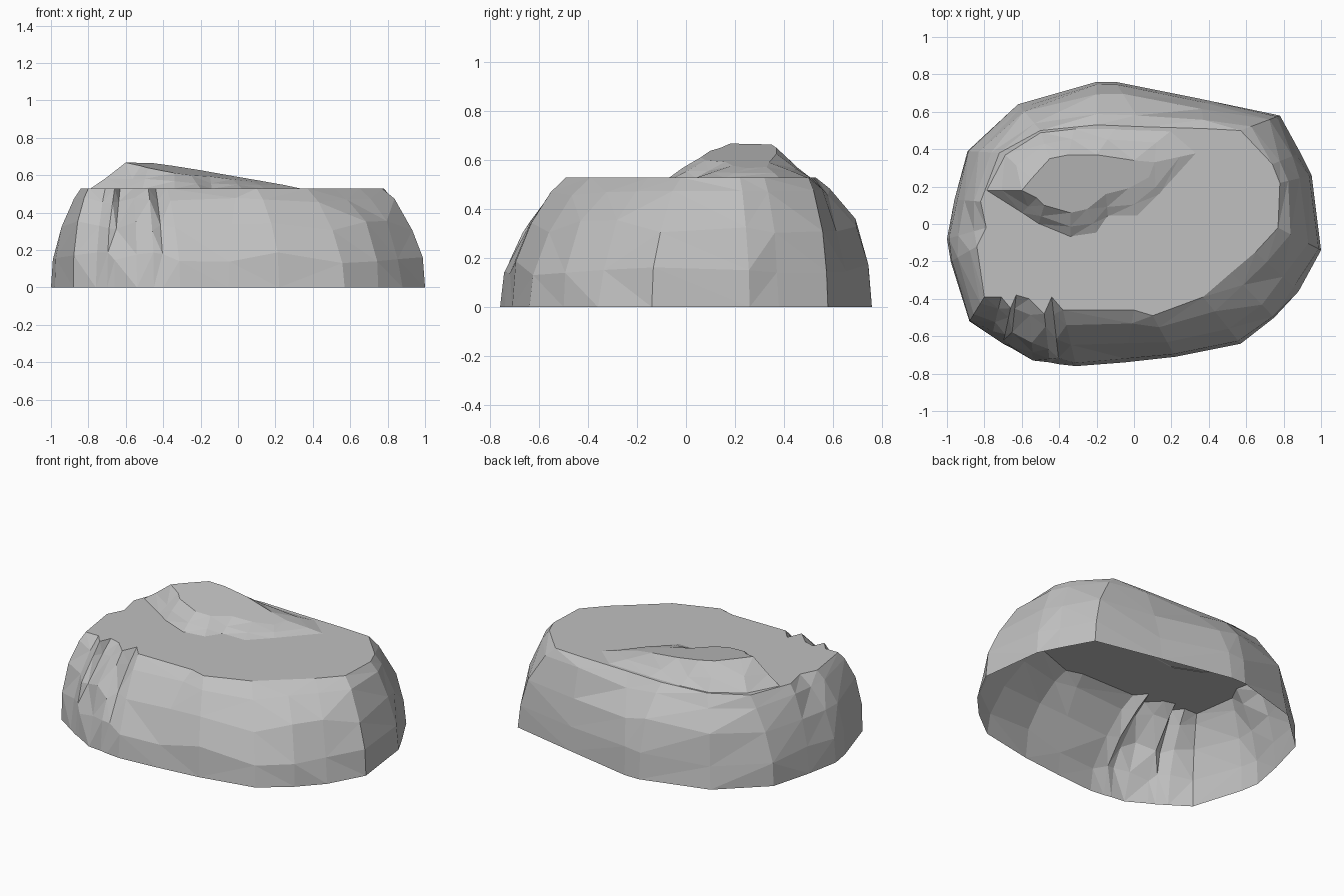
import bpy
import bmesh
import random
from mathutils import Vector

random.seed(4)

default_cube = bpy.data.objects.get("Cube")
if default_cube:
    bpy.data.objects.remove(default_cube, do_unlink=True)

# One plain grey stone colour
stone_colour = (0.53, 0.53, 0.53, 1)
stone = bpy.data.materials.new("grey_stone")
stone.use_nodes = True
stone.diffuse_color = stone_colour
stone.node_tree.nodes["Principled BSDF"].inputs["Base Color"].default_value = stone_colour


def build_shell(name, rings):
    """Join stacked outlines with faceted walls and close the last one."""
    bm = bmesh.new()
    loops = [[bm.verts.new(point) for point in ring] for ring in rings]
    for lower, upper in zip(loops, loops[1:]):
        for i in range(len(lower)):
            j = (i + 1) % len(lower)
            bm.faces.new((lower[i], lower[j], upper[j], upper[i]))
    bmesh.ops.triangulate(bm, faces=bm.faces[:])
    bm.faces.new(loops[-1])
    bmesh.ops.recalc_face_normals(bm, faces=bm.faces[:])
    mesh = bpy.data.meshes.new(name)
    bm.to_mesh(mesh)
    bm.free()
    mesh.materials.append(stone)
    rock = bpy.data.objects.new(name, mesh)
    bpy.context.collection.objects.link(rock)
    return rock


def blend(outer, inner, amount, height, wobble=0):
    """Outline between two outlines, with a little natural unevenness."""
    ring = []
    for start, end in zip(outer, inner):
        point = Vector(start).lerp(Vector(end), amount + random.uniform(-wobble, wobble))
        level = height + random.uniform(-wobble, wobble) * 0.5
        ring.append(Vector((point.x, point.y, level)))
    return ring


# Main boulder: ground outline and plateau rim, including the cracks on the front left
ground = [(1, -.14), (.95, .26), (.89, .38), (.78, .58), (.35, .67),
          (-.1, .76), (-.2, .76), (-.62, .64), (-.89, .39), (-.96, .13),
          (-1, -.08), (-.98, -.2), (-.88, -.52), (-.76, -.6), (-.7, -.64),
          (-.66, -.66), (-.54, -.73), (-.45, -.74), (-.4, -.75), (-.31, -.76),
          (-.05, -.74), (.22, -.71), (.57, -.64), (.75, -.5), (.88, -.36)]
rim = [(.77, -.02), (.78, .22), (.74, .32), (.57, .5), (.38, .51),
       (.05, .52), (-.2, .53), (-.5, .5), (-.72, .38), (-.82, .12),
       (-.79, -.02), (-.84, -.12), (-.8, -.39), (-.71, -.39), (-.66, -.45),
       (-.63, -.38), (-.56, -.4), (-.48, -.48), (-.44, -.39), (-.38, -.46),
       (0, -.46), (.1, -.49), (.37, -.39), (.52, -.26), (.65, -.15)]
plateau = 0.53
build_shell("boulder", [
    blend(ground, rim, 0, 0),
    blend(ground, rim, 0.08, 0.16, 0.06),
    blend(ground, rim, 0.32, 0.33, 0.06),
    blend(ground, rim, 0.72, 0.47, 0.03),
    blend(ground, rim, 1, plateau),
])

# Raised ledge at the back: spreading foot and tilted flat top
foot = [(.34, .38), (.2, .5), (-.1, .51), (-.32, .51), (-.5, .49),
        (-.69, .37), (-.79, .18), (-.6, .06), (-.51, 0), (-.34, -.07),
        (-.2, -.05), (-.14, .04), (.02, .04), (.14, .16)]
top = [(.11, .33), (0, .34), (-.2, .37), (-.35, .37), (-.45, .35),
       (-.55, .24), (-.6, .18), (-.52, .14), (-.48, .1), (-.34, .06),
       (-.25, .08), (-.15, .16), (-.03, .19), (.08, .25)]


def tilt(ring, amount):
    """Raise an outline towards the sloping top surface."""
    for point in ring:
        slope_height = 0.59 - 0.16 * point.x + 0.12 * (point.y - 0.33)
        point.z += (slope_height - plateau) * amount
    return ring


build_shell("raised_ledge", [
    blend(foot, top, 0, plateau - 0.002),
    tilt(blend(foot, top, 0.42, plateau, 0.02), 0.4),
    tilt(blend(foot, top, 1, plateau), 1),
])
